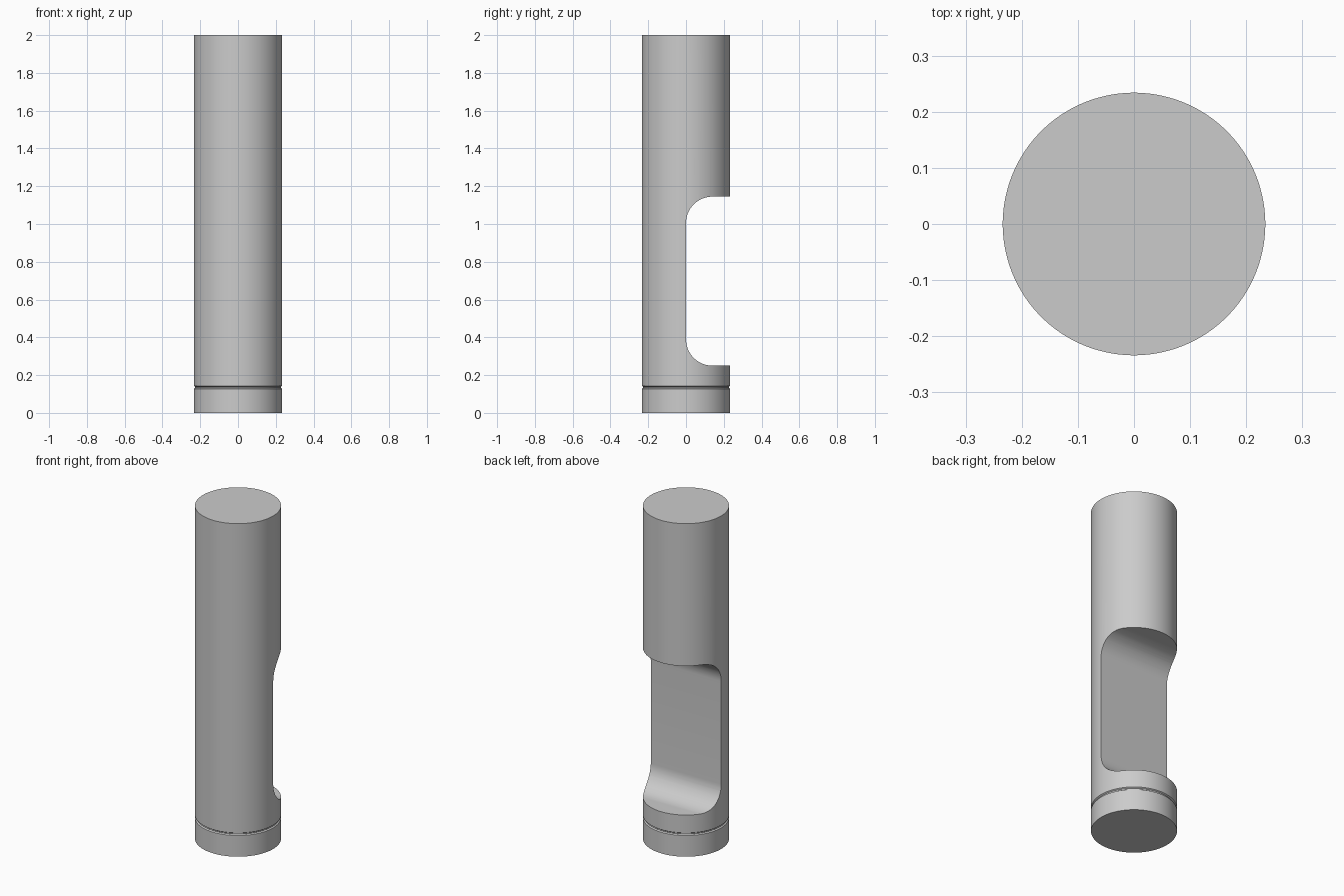
import bpy
import bmesh
from math import sin, cos, pi, radians

cube = bpy.data.objects.get("Cube")
if cube:
    bpy.data.objects.remove(cube, do_unlink=True)

RADIUS = 0.234
HEIGHT = 2.0
SIDES = 128

steel = bpy.data.materials.new("grey_steel")
steel.use_nodes = True
steel.diffuse_color = (0.6, 0.6, 0.6, 1)
steel.node_tree.nodes["Principled BSDF"].inputs["Base Color"].default_value = (0.6, 0.6, 0.6, 1)


def make_object(name, bm):
    bmesh.ops.recalc_face_normals(bm, faces=bm.faces)
    mesh = bpy.data.meshes.new(name)
    bm.to_mesh(mesh)
    bm.free()
    mesh.materials.append(steel)
    obj = bpy.data.objects.new(name, mesh)
    bpy.context.collection.objects.link(obj)
    return obj


def turned_part(name, profile):
    """Solid of revolution from (radius, height) points, bottom to top."""
    bm = bmesh.new()
    rings = []
    for r, z in profile:
        angles = [2 * pi * (i + 0.5) / SIDES for i in range(SIDES)]
        rings.append([bm.verts.new((r * cos(a), r * sin(a), z)) for a in angles])
    for low, high in zip(rings, rings[1:]):
        for i in range(SIDES):
            j = (i + 1) % SIDES
            bm.faces.new((low[i], low[j], high[j], high[i]))
    bm.faces.new(rings[0][::-1])
    bm.faces.new(rings[-1])
    return make_object(name, bm)


def pocket_cutter(bottom, top, fillet, steps=16):
    """Block open to the back, with rounded inner corners."""
    depth = RADIUS * 2
    outline = [(depth, bottom)]
    for centre, start in ((bottom + fillet, 1.5 * pi), (top - fillet, pi)):
        for k in range(steps + 1):
            a = start - k / steps * pi / 2
            outline.append((fillet + fillet * cos(a), centre + fillet * sin(a)))
    outline.append((depth, top))
    bm = bmesh.new()
    face = bm.faces.new([bm.verts.new((-depth, y, z)) for y, z in outline])
    side = bmesh.ops.extrude_face_region(bm, geom=[face])["geom"]
    moved = [v for v in side if isinstance(v, bmesh.types.BMVert)]
    bmesh.ops.translate(bm, verts=moved, vec=(2 * depth, 0, 0))
    cutter = make_object("pocket_cutter", bm)
    cutter.hide_render = True
    return cutter


# Round bar with a narrow groove near the foot
groove = RADIUS - 0.007
bar = turned_part("notched_bar", [
    (RADIUS, 0), (RADIUS, 0.127), (groove, 0.132),
    (groove, 0.138), (RADIUS, 0.143), (RADIUS, HEIGHT)])

# Rounded pocket cut to the centre line from the back
cutter = pocket_cutter(0.25, 1.145, 0.14)
cut = bar.modifiers.new("pocket", "BOOLEAN")
cut.operation = "DIFFERENCE"
cut.solver = "EXACT"
cut.object = cutter

bpy.ops.object.select_all(action="DESELECT")
bar.select_set(True)
bpy.context.view_layer.objects.active = bar
bpy.ops.object.modifier_apply(modifier=cut.name)
bpy.data.objects.remove(cutter, do_unlink=True)
bpy.ops.object.shade_smooth_by_angle(angle=radians(30))
